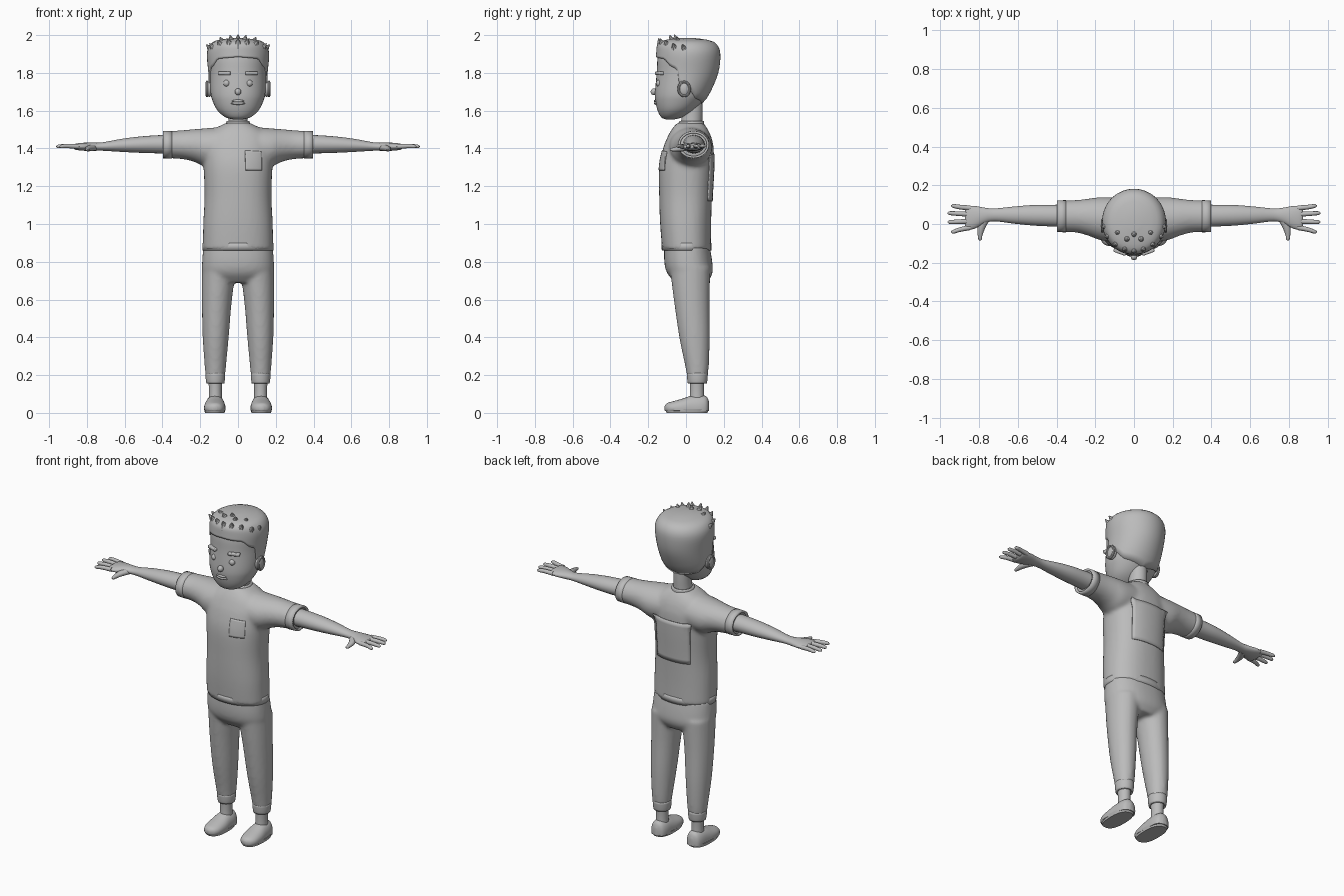
import bpy, bmesh, math
from mathutils import Vector, Matrix

if "Cube" in bpy.data.objects:
    bpy.data.objects.remove(bpy.data.objects["Cube"])

grey = bpy.data.materials.new("plain_grey")
grey.diffuse_color = (0.5, 0.5, 0.5, 1)
grey.use_nodes = True
grey.node_tree.nodes["Principled BSDF"].inputs["Base Color"].default_value = grey.diffuse_color
PERM = {'x': lambda t, a, b: (t, a, b), 'y': lambda t, a, b: (a, t, b), 'z': lambda t, a, b: (a, b, t)}
BOTH = (1, -1)


def finish(name, bm, angle=40, recalc=True):
    if recalc:
        bmesh.ops.recalc_face_normals(bm, faces=bm.faces)
    me = bpy.data.meshes.new(name)
    bm.to_mesh(me)
    bm.free()
    for p in me.polygons:
        p.use_smooth = True
    me.set_sharp_from_angle(angle=math.radians(angle))
    ob = bpy.data.objects.new(name, me)
    bpy.context.collection.objects.link(ob)
    me.materials.append(grey)
    return ob


def resample(keys, sub):
    """Smooth curve through the key sections."""
    out = []
    for i in range(len(keys) - 1):
        k = [keys[max(0, min(len(keys) - 1, i + d))] for d in (-1, 0, 1, 2)]
        for s in range(sub):
            u = s / sub
            out.append([0.5 * (2 * b + (c - a) * u + (2 * a - 5 * b + 4 * c - d) * u * u
                               + (3 * b - a - 3 * c + d) * u ** 3) for a, b, c, d in zip(*k)])
    return out + [list(keys[-1])]


def add_loft(bm, axis, keys, n=24, p=2.0, sub=4, sides=(1,), floor=None, cap=True):
    """Sections: (position, centre a, centre b, radius a, radius b)."""
    for sx in sides:
        rings = []
        for t, a, b, ra, rb in resample(keys, sub):
            ring = []
            for i in range(n):
                c, s = math.cos(2 * math.pi * i / n), math.sin(2 * math.pi * i / n)
                v = Vector(PERM[axis](t, a + ra * math.copysign(abs(c) ** (2 / p), c),
                                      b + rb * math.copysign(abs(s) ** (2 / p), s)))
                v.x *= sx
                if floor is not None:
                    v.z = max(v.z, floor)
                ring.append(bm.verts.new(v))
            rings.append(ring)
        for r, q in zip(rings, rings[1:]):
            for i in range(n):
                bm.faces.new((r[i], r[(i + 1) % n], q[(i + 1) % n], q[i]))
        if cap:
            bm.faces.new(rings[0])
            bm.faces.new(rings[-1])


def loft(name, *args, **kw):
    bm = bmesh.new()
    add_loft(bm, *args, **kw)
    return finish(name, bm)


def fuse(ob, size, iterations):
    m = ob.modifiers.new("fuse", 'REMESH')
    m.mode, m.voxel_size, m.use_smooth_shade = 'VOXEL', size, True
    m = ob.modifiers.new("soften", 'SMOOTH')
    m.factor, m.iterations = 0.5, iterations


def band(name, axis, keys, sides=(1,), thick=0.012):
    ob = loft(name, axis, keys, sub=2, sides=sides, cap=False, n=32)
    m = ob.modifiers.new("thickness", 'SOLIDIFY')
    m.thickness, m.offset = thick, -1
    return ob


# shirt: body and sleeves fused together
bm = bmesh.new()
add_loft(bm, 'z', [(.865, 0, .003, .186, .129), (1.0, 0, -.002, .184, .135), (1.15, 0, -.002, .177, .14),
                   (1.3, 0, .002, .182, .144), (1.4, 0, .0125, .185, .134), (1.46, 0, .018, .17, .116),
                   (1.5, 0, .02, .13, .096), (1.535, 0, .022, .065, .07)], n=40, p=2.3)
add_loft(bm, 'x', [(.08, .02, 1.41, .115, .105), (.17, .027, 1.405, .112, .102), (.235, .035, 1.416, .096, .086),
                   (.3, .04, 1.42, .084, .076), (.39, .04, 1.42, .081, .071)], n=28, sides=BOTH)
shirt = finish("shirt", bm)
fuse(shirt, .011, 6)
band("shirt_hem", 'z', [(.86, 0, .003, .187, .131), (.9, 0, .002, .187, .133)])
band("sleeve_cuff", 'x', [(.35, .04, 1.42, .083, .073), (.397, .04, 1.42, .082, .072)], BOTH)
band("collar", 'z', [(1.505, 0, .024, .076, .078), (1.525, 0, .027, .067, .07), (1.545, 0, .03, .06, .065)])


# thin cloth plates following the shirt
def patch(name, x0, x1, z0, z1, y):
    bm = bmesh.new()
    rows = [[bm.verts.new((x0 + (x1 - x0) * i / 10, y, z0 + (z1 - z0) * j / 10)) for i in range(11)]
            for j in range(11)]
    for r, q in zip(rows, rows[1:]):
        for i in range(10):
            f = (r[i], r[i + 1], q[i + 1], q[i])
            bm.faces.new(f if y < 0 else f[::-1])
    ob = finish(name, bm, recalc=False)
    m = ob.modifiers.new("follow", 'SHRINKWRAP')
    m.target, m.offset = shirt, .005
    m.wrap_method, m.wrap_mode = 'NEAREST_SURFACEPOINT', 'ABOVE_SURFACE'
    m = ob.modifiers.new("thickness", 'SOLIDIFY')
    m.thickness, m.offset = .006, -1


patch("chest_pocket", .04, .15, 1.285, 1.395, -.15)
patch("back_panel", -.13, .13, 1.12, 1.37, .15)

# trousers: hips and legs fused together
bm = bmesh.new()
add_loft(bm, 'z', [(.885, 0, .005, .183, .12), (.8, 0, .012, .19, .127), (.74, 0, .02, .187, .12),
                   (.69, 0, .028, .14, .085)], n=36, p=2.3)
add_loft(bm, 'z', [(.77, .1, .022, .092, .108), (.6, .112, .03, .08, .095), (.4, .118, .045, .069, .081),
                   (.25, .12, .058, .057, .063), (.19, .12, .06, .051, .054)], sides=BOTH)
fuse(finish("trousers", bm), .011, 5)
band("trouser_cuff", 'z', [(.155, .12, .06, .047, .05), (.18, .12, .06, .051, .054), (.215, .12, .06, .052, .056)], BOTH)

# ankles and shoes
loft("ankle", 'z', [(.05, .12, .058, .036, .04), (.12, .12, .058, .034, .037), (.2, .12, .058, .038, .04)], sides=BOTH)
loft("shoe", 'y', [(-.113, .124, .025, .012, .012), (-.1, .124, .025, .036, .026), (-.07, .124, .025, .052, .036),
                   (-.02, .123, .025, .057, .05), (.03, .122, .025, .054, .066), (.08, .121, .025, .05, .069),
                   (.11, .121, .025, .038, .06), (.123, .121, .025, .012, .03)], p=2.2, sides=BOTH, floor=.01)
loft("shoe_sole", 'z', [(0, .123, .005, .052, .108), (.02, .123, .005, .057, .117)], p=2.5, sub=1, n=32, sides=BOTH)

# arms and hands
bm = bmesh.new()
add_loft(bm, 'x', [(.33, .042, 1.422, .06, .05), (.42, .043, 1.422, .056, .048), (.52, .045, 1.42, .053, .043),
                   (.62, .046, 1.416, .044, .034), (.72, .047, 1.41, .033, .022), (.77, .044, 1.409, .04, .022),
                   (.82, .035, 1.409, .058, .021), (.86, .031, 1.409, .062, .016), (.872, .031, 1.409, .052, .008)],
         sides=BOTH)
for y0, y1, tip in ((.082, .093, .945), (.05, .056, .963), (.014, .01, .962), (-.018, -.04, .945)):
    add_loft(bm, 'x', [(.845, y0, 1.41, .0135, .013), (.9, (y0 + y1) / 2, 1.413, .012, .012),
                       (tip - .012, y1, 1.411, .01, .01), (tip, y1, 1.41, .003, .003)], n=10, sub=3, sides=BOTH)
add_loft(bm, 'y', [(.03, .765, 1.405, .025, .018), (-.02, .788, 1.4, .02, .015), (-.06, .795, 1.395, .012, .011),
                   (-.078, .795, 1.394, .009, .008), (-.086, .794, 1.394, .003, .003)], n=12, sides=BOTH)
finish("arm_and_hand", bm)

# neck and head
loft("neck", 'z', [(1.46, 0, .025, .06, .06), (1.54, 0, .03, .052, .056), (1.6, 0, .034, .05, .054),
                   (1.68, 0, .034, .052, .054)])
HEAD = [(1.553, 0, -.085, .02, .02), (1.565, 0, -.075, .066, .056), (1.6, 0, -.055, .108, .095),
        (1.65, 0, -.036, .134, .126), (1.7, 0, -.021, .146, .143), (1.8, 0, .004, .15, .159),
        (1.88, 0, .01, .152, .16), (1.94, 0, .01, .132, .14), (1.968, 0, .01, .07, .08)]
loft("head", 'z', HEAD, n=40, sub=5, p=2.1)

# hair cap, with a hairline that drops from brow to nape
CAP = resample([(z, 0, cy, rx + .007, ry + .008) for z, _, cy, rx, ry in HEAD[2:6]]
               + [(1.9, 0, .012, .165, .17), (1.95, 0, .007, .148, .157), (1.973, 0, .005, .11, .12),
                  (1.985, 0, .005, .03, .035)], 6)
LINE = [(0, 1.885), (42, 1.875), (58, 1.835), (72, 1.82), (80, 1.74), (100, 1.72), (125, 1.665), (180, 1.63)]


def lookup(table, t):
    for a, b in zip(table, table[1:]):
        if t <= b[0]:
            u = max(0, (t - a[0]) / (b[0] - a[0]))
            return [p + (q - p) * u for p, q in zip(a, b)]
    return list(table[-1])


bm = bmesh.new()
N, M = 64, 16
cols = []
for i in range(N):
    deg = 360 * i / N
    zb = lookup(LINE, min(deg, 360 - deg))[1]
    th, col = math.radians(deg), []
    for j in range(M + 1):
        z = zb + (1.985 - zb) * (1 - (1 - j / M) ** 1.7)
        _, _, cy, rx, ry = lookup(CAP, z)
        col.append(bm.verts.new((rx * math.sin(th), cy - ry * math.cos(th), z)))
    cols.append(col)
for c, d in zip(cols, cols[1:] + cols[:1]):
    for j in range(M):
        bm.faces.new((c[j], d[j], d[j + 1], c[j + 1]))
bm.faces.new([c[-1] for c in cols])
hair = finish("hair", bm, 60)
m = hair.modifiers.new("thickness", 'SOLIDIFY')
m.thickness, m.offset = .012, -1

# hair tufts along the front crown
bm = bmesh.new()
tufts = [(0, -.135, 1.95, 0), (0, -.05, 1.97, 0)]
for s in BOTH:
    tufts += [(s * .045, -.125, 1.95, s), (s * .09, -.1, 1.945, s), (s * .13, -.06, 1.93, s),
              (s * .035, -.075, 1.967, s), (s * .08, -.04, 1.96, s), (s * .145, -.01, 1.925, s)]
for x, y, z, s in tufts:
    d = Vector((x * 2.2, -.12, .36)).normalized()
    rot = d.to_track_quat('Z', 'Y').to_matrix().to_4x4()
    bmesh.ops.create_cone(bm, cap_ends=True, segments=8, radius1=.028, radius2=.002, depth=.05,
                          matrix=Matrix.Translation(Vector((x, y, z)) + d * .01) @ rot)
finish("hair_tufts", bm)


# face details
def balls(name, items):
    bm = bmesh.new()
    for pos, size in items:
        bmesh.ops.create_uvsphere(bm, u_segments=20, v_segments=12, radius=1,
                                  matrix=Matrix.Translation(pos) @ Matrix.Diagonal((*size, 1)))
    return finish(name, bm)


balls("eyes", [((s * .06, -.143, 1.745), (.018, .016, .018)) for s in BOTH])
balls("nose", [((0, -.17, 1.7), (.017, .017, .018))])
balls("lips", [((0, -.158, z), (w, .012, .008)) for z, w in ((1.651, .033), (1.639, .038))])
balls("ears", [((s * .152, -.01, 1.715), (.02, .034, .042)) for s in BOTH])
bm = bmesh.new()
for s in BOTH:
    bmesh.ops.create_cube(bm, size=1, matrix=Matrix.Translation((s * .071, -.14, 1.798))
                          @ Matrix.Rotation(s * .35, 4, 'Z') @ Matrix.Diagonal((.068, .03, .019, 1)))
brows = finish("eyebrows", bm)
m = brows.modifiers.new("round", 'BEVEL')
m.width, m.segments = .006, 2
# ear rims
bm = bmesh.new()
for s in BOTH:
    ring = [[bm.verts.new((s * (.164 + .007 * math.sin(b)), -.01 + (.029 + .007 * math.cos(b)) * math.cos(a),
                           1.715 + (.037 + .007 * math.cos(b)) * math.sin(a)))
             for b in (2 * math.pi * k / 8 for k in range(8))] for a in (2 * math.pi * i / 24 for i in range(24))]
    for i in range(24):
        for k in range(8):
            q, r = ring[i], ring[(i + 1) % 24]
            bm.faces.new((q[k], r[k], r[(k + 1) % 8], q[(k + 1) % 8]))
finish("ear_rims", bm)
